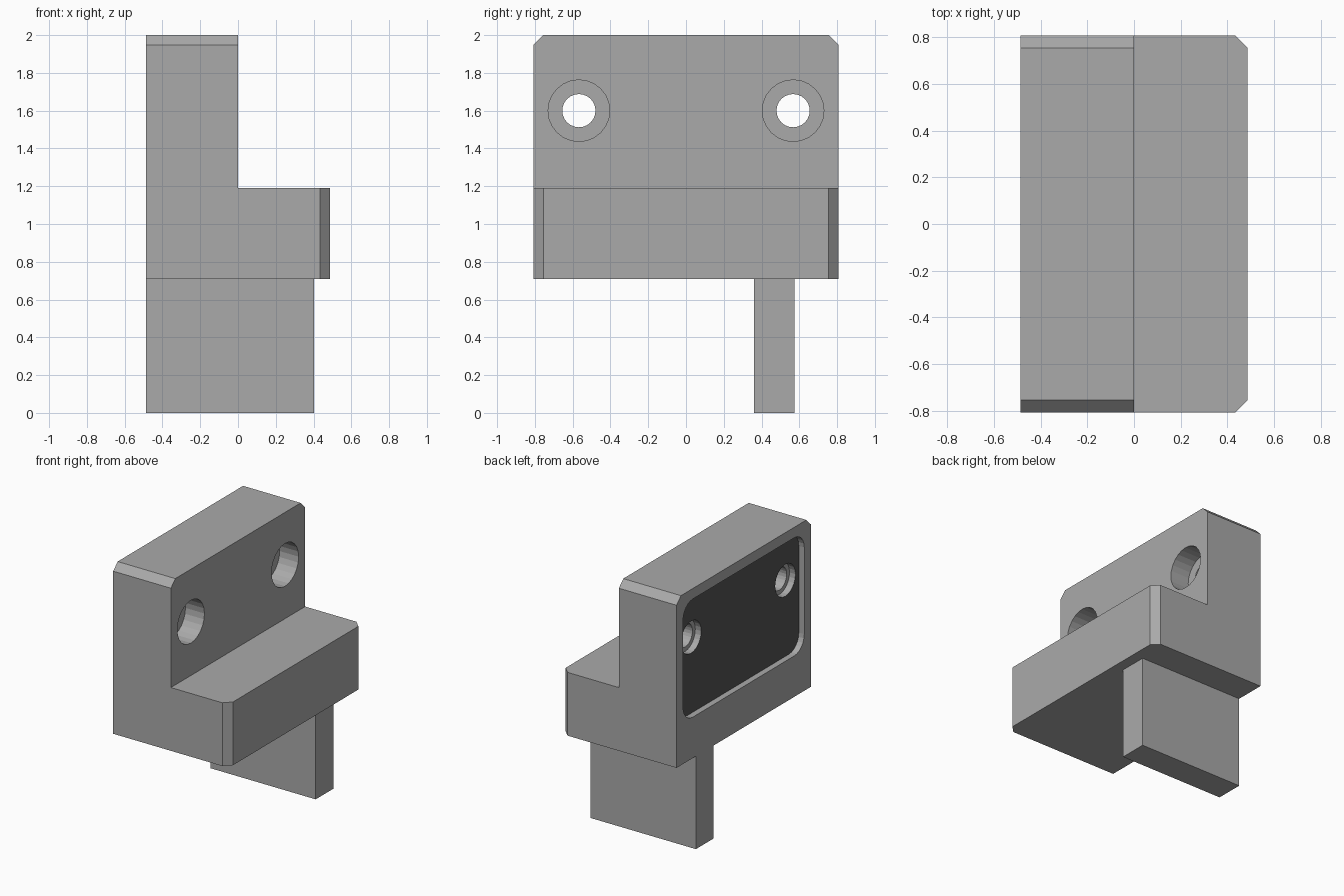
import bpy, bmesh
from math import pi, sin, cos

if "Cube" in bpy.data.objects:
    bpy.data.objects.remove(bpy.data.objects["Cube"])

SIDES = 24


def prism(name, pts, offset, axis="X", bevel=None, width=0.0):
    """Extrude a closed list of 3D points along one axis."""
    bm = bmesh.new()
    face = bm.faces.new([bm.verts.new(p) for p in pts])
    new = bmesh.ops.extrude_face_region(bm, geom=[face])["geom"]
    vec = (offset, 0, 0) if axis == "X" else (0, offset, 0)
    bmesh.ops.translate(bm, vec=vec, verts=[v for v in new if isinstance(v, bmesh.types.BMVert)])
    bmesh.ops.recalc_face_normals(bm, faces=bm.faces)
    if bevel:
        edges = [e for e in bm.edges if bevel(*[v.co for v in e.verts])]
        bmesh.ops.bevel(bm, geom=edges, offset=width, segments=1, affect="EDGES")
    me = bpy.data.meshes.new(name)
    bm.to_mesh(me)
    bm.free()
    ob = bpy.data.objects.new(name, me)
    bpy.context.collection.objects.link(ob)
    return ob


def circle(x, y, z, r):
    return [(x, y + r * cos(2 * pi * i / SIDES), z + r * sin(2 * pi * i / SIDES)) for i in range(SIDES)]


def rounded_rect(x, y, z0, z1, r, n=6):
    pts = []
    for k, (cy, cz) in enumerate([(y - r, z1 - r), (r - y, z1 - r), (r - y, z0 + r), (y - r, z0 + r)]):
        for i in range(n + 1):
            a = pi / 2 * (k + i / n)
            pts.append((x, cy + r * cos(a), cz + r * sin(a)))
    return pts


def combine(target, other, operation):
    mod = target.modifiers.new(other.name, "BOOLEAN")
    mod.operation, mod.solver, mod.object = operation, "EXACT", other
    with bpy.context.temp_override(object=target, active_object=target):
        bpy.ops.object.modifier_apply(modifier=mod.name)
    bpy.data.objects.remove(other)


# L-shaped body with chamfered top and ledge corners
def corner_edge(a, b):
    top_ends = min(a.z, b.z) > 1.99 and abs(a.y - b.y) < 0.01
    ledge_ends = min(a.x, b.x) > 0.48 and abs(a.y - b.y) < 0.01
    return top_ends or ledge_ends


profile = [(-0.486, 0.708), (0.486, 0.708), (0.486, 1.19), (0, 1.19), (0, 2), (-0.486, 2)]
body = prism("bracket_body", [(x, -0.808, z) for x, z in profile], 1.616, "Y", corner_edge, 0.053)

# Tongue below the body
tongue = prism("tongue", [(-0.486, 0.36, 0), (-0.486, 0.575, 0), (-0.486, 0.575, 0.85), (-0.486, 0.36, 0.85)], 0.889)
combine(body, tongue, "UNION")

# Shallow rounded pocket in the back of the upright
combine(body, prism("pocket", rounded_rect(-0.6, 0.73, 1.02, 1.92, 0.12), 0.16), "DIFFERENCE")

# Stepped screw holes: through hole, front counterbore, rear recess
for y in (-0.567, 0.567):
    for x, r, depth in ((-0.6, 0.088, 0.8), (-0.16, 0.163, 0.3), (-0.6, 0.122, 0.21)):
        combine(body, prism("hole", circle(x, y, 1.6, r), depth), "DIFFERENCE")

# Mid grey body, near-black pocket floor
body.data.materials.clear()
for name, grey in (("body_grey", 0.4), ("pocket_dark", 0.09)):
    mat = bpy.data.materials.new(name)
    mat.diffuse_color = (grey, grey, grey, 1)
    mat.use_nodes = True
    mat.node_tree.nodes["Principled BSDF"].inputs["Base Color"].default_value = mat.diffuse_color
    body.data.materials.append(mat)
for p in body.data.polygons:
    p.material_index = int(p.normal.x < -0.9 and abs(p.center.x + 0.44) < 0.01)
